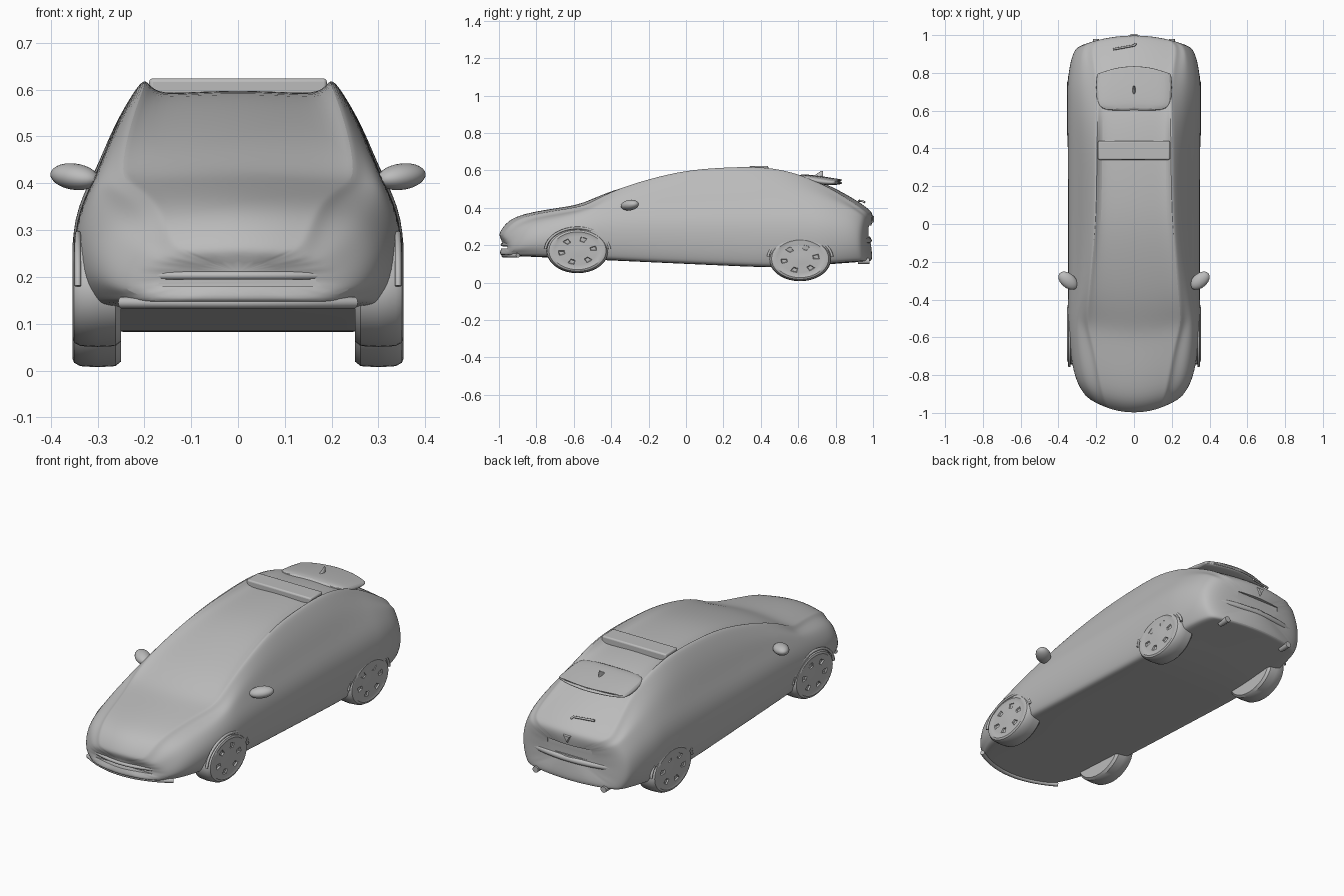
import bpy, bmesh
from math import sin, cos, pi, radians
from mathutils import Vector

old = bpy.data.objects.get("Cube")
if old:
    bpy.data.objects.remove(old)

grey = bpy.data.materials.new("plain grey")
grey.use_nodes = True
grey.diffuse_color = (0.5, 0.5, 0.5, 1)
grey.node_tree.nodes["Principled BSDF"].inputs["Base Color"].default_value = grey.diffuse_color


def clamp(v):
    return max(0.0, min(1.0, v))


def finish(obj, angle=40):
    obj.data.materials.append(grey)
    bpy.ops.object.select_all(action="DESELECT")
    obj.select_set(True)
    bpy.context.view_layer.objects.active = obj
    if obj.type == "MESH":
        bpy.ops.object.shade_smooth_by_angle(angle=radians(angle))
    return obj


def from_bmesh(name, bm):
    bmesh.ops.recalc_face_normals(bm, faces=bm.faces[:])
    mesh = bpy.data.meshes.new(name)
    bm.to_mesh(mesh)
    bm.free()
    obj = bpy.data.objects.new(name, mesh)
    bpy.context.collection.objects.link(obj)
    return obj


def bow(x, y, strength=1.0):
    """Plan curvature: pulls the sides back at the nose and forward at the tail."""
    amount = 0.11 * clamp((-y - 0.3) / 0.5) - 0.06 * clamp((y - 0.5) / 0.4)
    return y + strength * amount * min((x / 0.3) ** 2, 1.3)


def loft(name, sections, strength=1.0, level=2):
    """Sections are (y, half outline from bottom centre to top centre)."""
    bm = bmesh.new()
    rings = []
    for y, half in sections:
        outline = half + [(-x, z) for x, z in reversed(half[1:-1])]
        rings.append([bm.verts.new((x, bow(x, y, strength), z)) for x, z in outline])
    n = len(rings[0])
    for a, b in zip(rings, rings[1:]):
        for i in range(n):
            bm.faces.new((a[i], a[(i + 1) % n], b[(i + 1) % n], b[i]))
    bm.faces.new(rings[0])
    bm.faces.new(rings[-1])
    obj = from_bmesh(name, bm)
    finish(obj, 60)
    obj.modifiers.new("smooth", "SUBSURF").levels = level
    bpy.ops.object.modifier_apply(modifier="smooth")
    return obj


def box(name, centre, size, bevel=0.0, rot=(0, 0, 0)):
    bpy.ops.mesh.primitive_cube_add(size=1, location=centre, rotation=rot)
    obj = bpy.context.object
    obj.name = name
    obj.scale = size
    bpy.ops.object.transform_apply(location=False, rotation=False, scale=True)
    if bevel:
        mod = obj.modifiers.new("bevel", "BEVEL")
        mod.width, mod.segments = bevel, 3
    return finish(obj)


def tube(name, points, radius):
    curve = bpy.data.curves.new(name, "CURVE")
    curve.dimensions = "3D"
    curve.bevel_depth, curve.bevel_resolution = radius, 2
    curve.use_fill_caps = True
    spline = curve.splines.new("POLY")
    spline.points.add(len(points) - 1)
    for p, co in zip(spline.points, points):
        p.co = (*co, 1)
    obj = bpy.data.objects.new(name, curve)
    bpy.context.collection.objects.link(obj)
    return finish(obj)


def half_section(y, belt, top, centre, w_low, w_mid, w_belt, w_top):
    low = 0.1 - 0.045 * y + 0.12 * max(0, y - 0.5)
    h = belt - low
    return [(0, low), (w_low * 0.6, low), (w_low * 0.95, low), (w_low, low + 0.015),
            (w_mid, low + 0.3 * h), (w_mid, low + 0.72 * h), (w_belt, belt),
            ((w_belt + w_top) / 2 + 0.012, (belt + top) / 2), (w_top + 0.012, top - 0.015),
            (w_top - 0.008, top + 0.004), (w_top - 0.025, centre), (w_top * 0.5, centre + 0.004),
            (0, centre + 0.008)]


# Body shell: y, belt, rail top, roof centre, then half widths low to high
stations = [
    (-1.0, .22, .26, .26, .21, .25, .22, .15),
    (-.96, .285, .32, .322, .26, .30, .27, .17),
    (-.88, .32, .358, .36, .30, .33, .29, .19),
    (-.72, .35, .384, .388, .32, .347, .315, .22),
    (-.6, .375, .404, .405, .33, .35, .315, .25),
    (-.53, .385, .437, .428, .33, .35, .315, .255),
    (-.4, .40, .495, .485, .33, .35, .312, .245),
    (-.2, .41, .556, .541, .33, .35, .307, .228),
    (0, .415, .604, .582, .33, .35, .305, .21),
    (.2, .42, .62, .592, .33, .35, .305, .205),
    (.42, .425, .626, .59, .33, .352, .305, .203),
    (.58, .425, .592, .572, .33, .355, .307, .2),
    (.7, .42, .545, .54, .33, .355, .307, .2),
    (.8, .41, .498, .498, .33, .355, .305, .21),
    (.93, .385, .424, .424, .31, .34, .29, .23),
    (.98, .355, .385, .385, .29, .32, .275, .23),
    (1.0, .33, .365, .365, .27, .3, .26, .2)]
sections = [(s[0], half_section(*s)) for s in stations]


def shrunk(section, factor=0.7):
    y, half = section
    mid = (half[0][1] + half[-1][1]) / 2
    return y, [(x * factor, mid + (z - mid) * factor) for x, z in half]


body = loft("body", [shrunk(sections[0])] + sections + [shrunk(sections[-1])])

# Recesses for the front intake and the rear number plate
for centre, size in [((0, -.985, .188), (.40, .06, .014)), ((0, 1.0, .275), (.26, .05, .06))]:
    cutter = box("cutter", centre, size)
    cutter.hide_render = True
    mod = body.modifiers.new("recess", "BOOLEAN")
    mod.operation, mod.object, mod.solver = "DIFFERENCE", cutter, "EXACT"
    bpy.context.view_layer.objects.active = body
    bpy.ops.object.modifier_apply(modifier="recess")
    bpy.data.objects.remove(cutter)
finish(body, 45)


# Bumper lips that follow the curve of each end
def lip(name, y, z, half_width, radius):
    steps = [half_width * (i / 10 - 1) for i in range(21)]
    return tube(name, [(x, bow(x, y), z) for x in steps], radius)


lip("intake_lip", -.982, .203, .21, .009)
lip("front_splitter", -.975, .145, .25, .012)
lip("rear_bumper_ridge", .978, .225, .27, .016)
lip("tailgate_ridge", .975, .365, .22, .012)

# Roof cross bar
box("roof_cross_bar", (0, .39, .603), (.38, .1, .042), .008)


# Rear spoiler
def blade(y, top, bottom, w):
    return y, [(0, bottom), (w * 0.6, bottom), (w, bottom), (w, top - .006), (w * 0.6, top), (0, top + .003)]


loft("rear_spoiler", [blade(.6, .58, .55, .19), blade(.68, .573, .535, .2), blade(.76, .562, .52, .205),
                      blade(.83, .55, .522, .2), blade(.85, .548, .535, .2)], 2.0)

# Antenna fin
bpy.ops.mesh.primitive_cone_add(vertices=12, radius1=1, radius2=.15, depth=1, location=(0, .705, .582))
fin = bpy.context.object
fin.name = "antenna_fin"
fin.scale = (.009, .028, .03)
for v in fin.data.vertices:
    if v.co.z > 0:
        v.co.y += 0.8
finish(fin)

# Rear wiper, badge and exhausts
tube("rear_wiper", [(.01, .955, .428), (0, .945, .436), (-.11, .925, .437)], .006)
bpy.ops.mesh.primitive_cone_add(vertices=3, radius1=.035, radius2=.02, depth=.02,
                                location=(0, .995, .345), rotation=(-pi / 2, 0, 0))
bpy.context.object.name = "rear_badge"
finish(bpy.context.object)


# Wheel: lathed about the x axis, stretched along y, with pocketed openings
def wheel(name, side, y, z):
    profile = [(.25, .2), (.25, .9), (.262, .98), (.30, 1), (.337, .98), (.35, .92), (.354, .84),
               (.350, .75), (.351, .62), (.351, .42), (.352, .24), (.353, .1)]
    segs = 36
    bm = bmesh.new()
    rings = []
    for x, r in profile:
        rings.append([bm.verts.new((side * x, y + .166 * r * cos(2 * pi * i / segs),
                                    z + .12 * r * sin(2 * pi * i / segs))) for i in range(segs)])
    pockets = []
    for k, (a, b) in enumerate(zip(rings, rings[1:])):
        for i in range(segs):
            j = (i + 1) % segs
            face = bm.faces.new((a[i], a[j], b[j], b[i]))
            if k == 8 and i % 6 < 2:
                pockets.append(face)
    bm.faces.new(rings[0])
    bm.faces.new(rings[-1])
    bmesh.ops.recalc_face_normals(bm, faces=bm.faces[:])
    bmesh.ops.inset_region(bm, faces=pockets, thickness=.004, depth=0)
    moved = {v for f in pockets for v in f.verts}
    bmesh.ops.translate(bm, verts=list(moved), vec=Vector((-side * .007, 0, 0)))
    finish(from_bmesh(name, bm), 35)


for side, word in ((1, "left"), (-1, "right")):
    for end, y, z in (("front", -.58, .17), ("rear", .61, .127)):
        wheel(f"{end}_{word}_wheel", side, y, z)
        # Wheel arch lip
        arc = [radians(5 + 170 * i / 24) for i in range(25)]
        tube(f"{end}_{word}_arch", [(side * .342, y + .172 * cos(a), z + .122 * sin(a)) for a in arc], .007)

    # Door mirror
    bpy.ops.mesh.primitive_uv_sphere_add(segments=24, ring_count=14, location=(side * .349, -.3, .414))
    mirror = bpy.context.object
    mirror.name = f"{word}_mirror"
    mirror.scale = (.06, .038, .028)
    mirror.rotation_euler = (0, -side * .12, side * .7)
    finish(mirror, 60)
    tube(f"{word}_mirror_stem", [(side * .29, -.32, .395), (side * .33, -.32, .405)], .012)

    # Exhaust
    bpy.ops.mesh.primitive_cylinder_add(vertices=16, radius=.016, depth=.06,
                                        location=(side * .2, .95, .115), rotation=(pi / 2, 0, 0))
    bpy.context.object.name = f"{word}_exhaust"
    finish(bpy.context.object)
